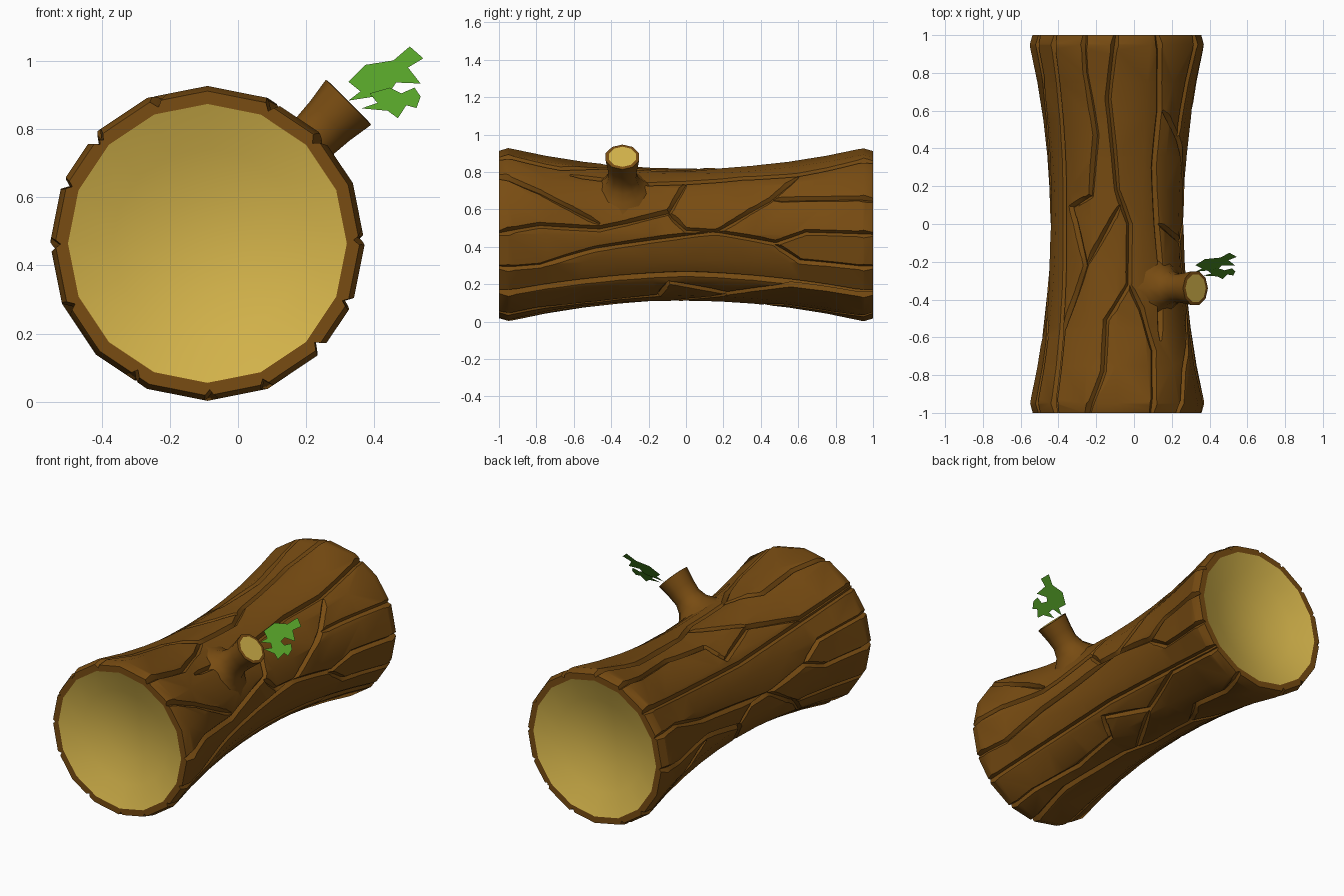
import bpy, bmesh, math
from mathutils import Vector, Matrix

if "Cube" in bpy.data.objects:
    bpy.data.objects.remove(bpy.data.objects["Cube"])

CX, CZ = -0.09, 0.465          # log axis runs along y through here
SIDES = 16


def material(name, rgb):
    m = bpy.data.materials.new(name)
    m.diffuse_color = (*rgb, 1)
    m.use_nodes = True
    m.node_tree.nodes["Principled BSDF"].inputs["Base Color"].default_value = m.diffuse_color
    return m


BARK = material("bark_brown", (0.188, 0.072, 0.006))
WOOD = material("cut_wood_yellow", (0.66, 0.456, 0.07))
LEAF = material("leaf_green", (0.09, 0.352, 0.021))


def make_object(name, bm, mats):
    me = bpy.data.meshes.new(name)
    bm.to_mesh(me)
    bm.free()
    for m in mats:
        me.materials.append(m)
    ob = bpy.data.objects.new(name, me)
    bpy.context.scene.collection.objects.link(ob)
    return ob


def lathe(profile, sides, wood_from):
    """Closed solid turned about z; profile = (radius, height); zero radius = pole.
    wood_from(i) tells whether the band after profile point i is cut wood."""
    bm = bmesh.new()
    rings = []
    for r, h in profile:
        n = 1 if r == 0 else sides
        rings.append([bm.verts.new((r * math.cos(2 * math.pi * k / sides),
                                    r * math.sin(2 * math.pi * k / sides), h)) for k in range(n)])
    for i, (a, b) in enumerate(zip(rings, rings[1:])):
        for k in range(sides):
            j = (k + 1) % sides
            if len(a) == 1:
                f = bm.faces.new((a[0], b[k], b[j]))
            elif len(b) == 1:
                f = bm.faces.new((a[k], a[j], b[0]))
            else:
                f = bm.faces.new((a[k], a[j], b[j], b[k]))
            f.material_index = 1 if wood_from(i) else 0
    bmesh.ops.recalc_face_normals(bm, faces=bm.faces)
    return bm


def smooth(me, degrees):
    """Smooth shading, sharp at steep edges and at colour borders."""
    bm = bmesh.new()
    bm.from_mesh(me)
    for f in bm.faces:
        f.smooth = True
    for e in bm.edges:
        fs = e.link_faces
        e.smooth = (len(fs) == 2 and fs[0].material_index == fs[1].material_index
                    and e.calc_face_angle(0) < math.radians(degrees))
    bm.to_mesh(me)
    bm.free()


def log_radius(y):
    if abs(y) <= 0.95:
        return 0.353 + 0.110 * (y / 0.95) ** 2
    return max(0.448, 0.463 - 0.3 * (abs(y) - 0.95))


# --- log: waisted 16-sided trunk with a shallow dished wood face at both ends
dish = [(0, -0.91), (0.14, -0.92), (0.28, -0.953), (0.41, -1.0)]
outer = [(log_radius(y), y) for y in
         (-1, -0.95, -0.75, -0.55, -0.36, -0.18, 0, 0.18, 0.36, 0.55, 0.75, 0.95, 1)]
profile = dish + outer + [(r, -h) for r, h in reversed(dish)]
last = len(profile) - 1
bm = lathe(profile, SIDES, lambda i: i < 3 or i >= last - 3)
bm.transform(Matrix.Translation((CX, 0, CZ)) @ Matrix.Rotation(math.radians(-90), 4, 'X'))
log = make_object("log", bm, [BARK, WOOD])

# --- bark cracks: zigzag paths as (y, angle in degrees from +x toward +z)
cracks = [
    [(-1.05, 46), (-0.78, 33), (-0.46, 9)],
    [(-1.05, 0), (-0.78, 7), (-0.46, 5), (-0.32, 10), (-0.09, 20), (0, 51)],
    [(-1.05, -23), (-0.78, -23), (-0.49, -12), (0.17, 3), (0.45, 30), (0.6, 52)],
    [(-0.10, 20), (0, 4), (0.17, 2), (0.48, -7), (0.64, 2), (1.05, 0)],
    [(0.46, 30), (0.62, 29), (1.05, 24)],
    [(0.46, -7), (0.61, -21), (1.05, -23)],
    [(-1.05, -43), (-0.5, -40), (0, -37), (0.5, -40), (1.05, -43)],
    [(-0.62, 54), (-0.2, 50), (0, 53), (0.3, 57), (0.6, 55), (1.05, 62)],
    [(-1.05, 112), (-0.78, 100), (-0.51, 99), (-0.32, 80), (0, 79), (0.18, 90), (0.66, 97), (1.05, 90)],
    [(-1.05, 66), (-0.67, 61), (-0.45, 70), (-0.31, 80)],
    [(-1.05, 135), (-0.56, 137), (-0.22, 118), (0.09, 133), (0.15, 113), (0.47, 107), (0.8, 113), (1.05, 112)],
    [(-0.22, 117), (0.1, 87)],
]


def surface_point(y, deg):
    a = math.radians(deg)
    step = 2 * math.pi / SIDES
    r = log_radius(y) * math.cos(step / 2) / math.cos(a % step - step / 2)
    return (Vector((CX + r * math.cos(a), y, CZ + r * math.sin(a))),
            Vector((math.cos(a), 0, math.sin(a))))


def crack_cutter(name, path, width=0.016, depth=0.02, lift=0.03):
    pts = []
    for (y0, a0), (y1, a1) in zip(path, path[1:]):
        n = max(2, math.ceil(math.hypot(y1 - y0, math.radians(a1 - a0) * 0.4) / 0.07))
        pts += [(y0 + (y1 - y0) * k / n, a0 + (a1 - a0) * k / n) for k in range(n)]
    pts.append(path[-1])
    surf = [surface_point(*p) for p in pts]
    bm = bmesh.new()
    secs = []
    for i, (p, n) in enumerate(surf):
        t = surf[min(i + 1, len(surf) - 1)][0] - surf[max(i - 1, 0)][0]
        s = n.cross(t).normalized()
        # inner ends run out to nothing
        fade = 0.3 if i in (0, len(surf) - 1) and abs(p.y) < 1 else 1
        d = depth * fade
        w = width * (fade + lift / depth)
        secs.append([bm.verts.new(v) for v in (p - n * d, p + n * lift + s * w, p + n * lift - s * w)])
    for a, b in zip(secs, secs[1:]):
        for k in range(3):
            j = (k + 1) % 3
            bm.faces.new((a[k], a[j], b[j], b[k]))
    bm.faces.new(secs[0])
    bm.faces.new(secs[-1])
    bmesh.ops.triangulate(bm, faces=bm.faces)
    bmesh.ops.recalc_face_normals(bm, faces=bm.faces)
    ob = make_object(name, bm, [BARK])
    ob.hide_render = True
    return ob


# the same pattern turned half way round covers the far side
cutters = []
for i, path in enumerate(cracks):
    turned = [(-y, a + 180) for y, a in path]
    for side, p in (("near", path), ("far", turned)):
        c = crack_cutter(f"crack_cutter_{side}_{i}", p)
        mod = log.modifiers.new(c.name, 'BOOLEAN')
        mod.operation = 'DIFFERENCE'
        mod.solver = 'EXACT'
        mod.object = c
        cutters.append(c)
bpy.context.view_layer.update()
cut = bpy.data.meshes.new_from_object(log.evaluated_get(bpy.context.evaluated_depsgraph_get()))
log.modifiers.clear()
log.data = cut
for c in cutters:
    bpy.data.objects.remove(c)
smooth(log.data, 35)

# --- branch stub: flared foot, wider sawn tip, leaning 45 degrees to +x
stub = [(0, 0.25), (0.17, 0.32), (0.125, 0.36), (0.092, 0.40), (0.077, 0.45),
        (0.082, 0.51), (0.094, 0.587), (0.076, 0.589), (0, 0.589)]
bm = lathe(stub, 10, lambda i: i == 7)
bm.transform(Matrix.Translation((CX, -0.34, CZ)) @ Matrix.Rotation(math.radians(45), 4, 'Y'))
branch = make_object("branch_stub", bm, [BARK, WOOD])
smooth(branch.data, 40)


# --- leaves: flat jagged outlines in (x, z) on a plane leaning back
def leaf(name, outline, shift):
    bm = bmesh.new()
    bm.faces.new([bm.verts.new((x, -0.265 + 0.63 * (z - 0.865) + shift, z)) for x, z in reversed(outline)])
    bm.normal_update()
    bmesh.ops.triangulate(bm, faces=bm.faces)
    return make_object(name, bm, [LEAF])


leaf("upper_leaf", [(.325, .885), (.36, .912), (.325, .94), (.375, .99), (.457, 1.003), (.505, 1.044),
                    (.545, 1.009), (.50, .982), (.537, .935), (.465, .938), (.44, .90), (.39, .895)], 0)
leaf("lower_leaf", [(.363, .862), (.41, .878), (.387, .906), (.446, .923), (.48, .906), (.519, .923),
                    (.537, .897), (.525, .863), (.495, .871), (.47, .833), (.44, .855)], -0.006)
